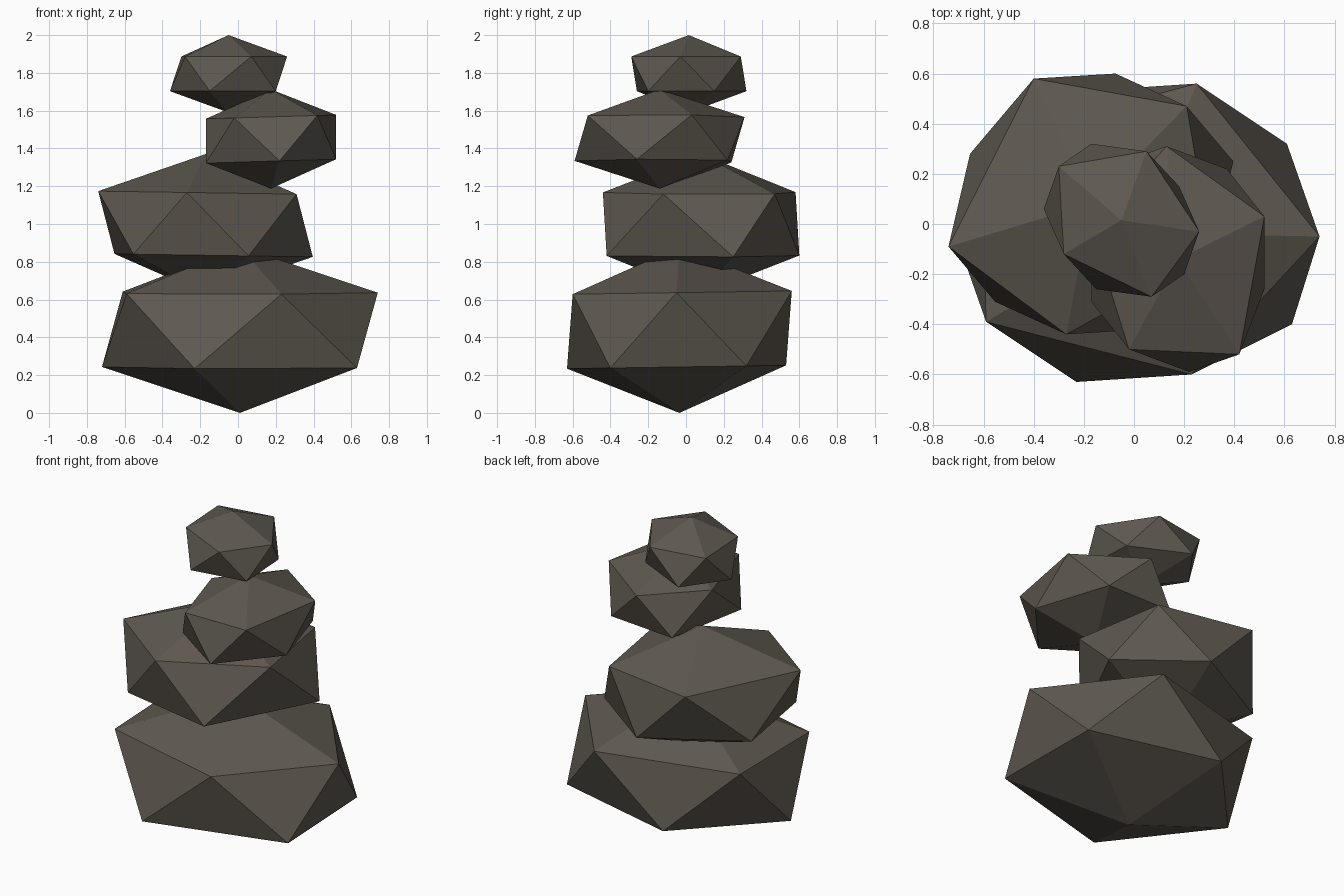
import bpy
import bmesh
from mathutils import Vector

# Remove the default cube only
default = bpy.data.objects.get("Cube")
if default:
    bpy.data.objects.remove(default, do_unlink=True)

# One warm grey stone colour
colour = (0.112, 0.098, 0.080, 1.0)
stone_grey = bpy.data.materials.new("stone_grey")
stone_grey.use_nodes = True
stone_grey.diffuse_color = colour
shader = next(n for n in stone_grey.node_tree.nodes if n.type == 'BSDF_PRINCIPLED')
shader.inputs["Base Color"].default_value = colour
shader.inputs["Roughness"].default_value = 1.0


def add_stone(name, centre, half_height, upper_ring, tilt=(0, 0)):
    """Squashed twelve-point rock: the lower half mirrors the upper half through the centre."""
    centre = Vector(centre)
    ring_height = half_height / 5 ** 0.5
    offsets = [Vector((0, 0, half_height))]
    for x, y in upper_ring:
        dx, dy = x - centre.x, y - centre.y
        offsets.append(Vector((dx, dy, ring_height + tilt[0] * dx + tilt[1] * dy)))

    bm = bmesh.new()
    for offset in offsets:
        bm.verts.new(centre + offset)
        bm.verts.new(centre - offset)
    bmesh.ops.convex_hull(bm, input=bm.verts[:])
    bmesh.ops.recalc_face_normals(bm, faces=bm.faces[:])

    mesh = bpy.data.meshes.new(name)
    bm.to_mesh(mesh)
    bm.free()
    mesh.materials.append(stone_grey)
    stone = bpy.data.objects.new(name, mesh)
    bpy.context.collection.objects.link(stone)
    return stone


# Stack of four stones, from the ground up
add_stone("base_stone", (0.01, -0.035, 0.44), 0.44,
          [(0.74, -0.05), (0.25, 0.56), (-0.61, 0.33), (-0.59, -0.39), (0.23, -0.6)],
          tilt=(0, 0.015))
add_stone("lower_middle_stone", (-0.172, 0.08, 1.0), 0.37,
          [(-0.74, -0.09), (-0.4, 0.58), (0.21, 0.47), (0.31, -0.12), (-0.27, -0.44)],
          tilt=(-0.015, 0))
add_stone("upper_middle_stone", (0.175, -0.14, 1.45), 0.262,
          [(0.13, 0.31), (0.52, 0.03), (0.42, -0.52), (-0.02, -0.5), (-0.17, -0.02)],
          tilt=(0.03, 0))
add_stone("top_stone", (-0.05, 0.015, 1.795), 0.205,
          [(-0.3, 0.23), (0.05, 0.29), (0.26, -0.03), (0.07, -0.29), (-0.28, -0.12)])
